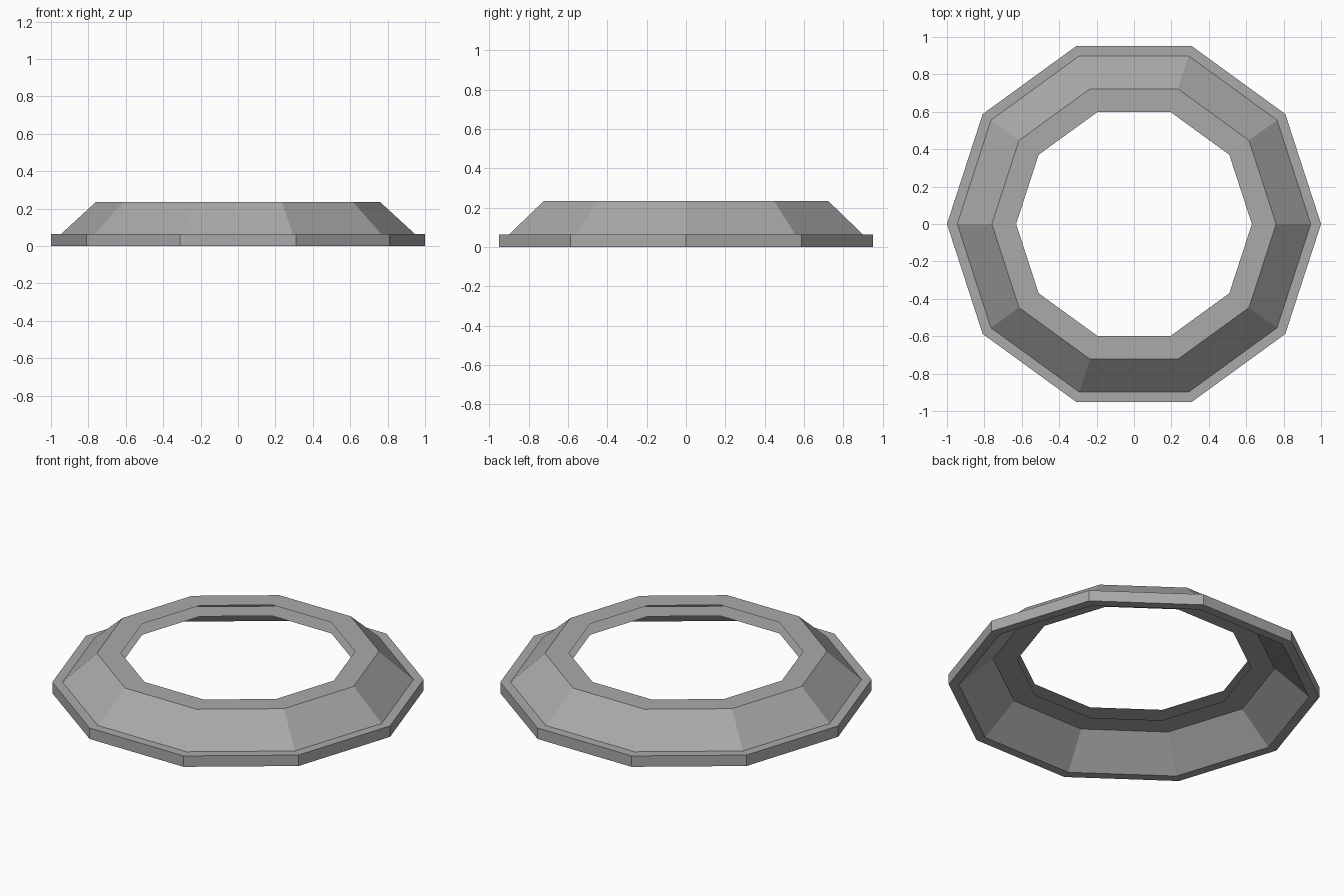
import bpy
import bmesh
from math import cos, sin, tau

cube = bpy.data.objects.get("Cube")
if cube:
    bpy.data.objects.remove(cube, do_unlink=True)

# Plain grey finish
grey = bpy.data.materials.new("mid_grey")
grey.use_nodes = True
colour = (0.4, 0.4, 0.4, 1)
grey.diffuse_color = colour
grey.node_tree.nodes["Principled BSDF"].inputs["Base Color"].default_value = colour

SIDES = 10
RIM = 0.065

# Upper skin from hole to rim, and the same skin dropped by the rim height
upper = [(0.63, 0.235), (0.76, 0.235), (0.945, RIM), (1.0, RIM)]
lower = [(r, z - RIM) for r, z in reversed(upper)]
profile = upper + lower

# Sweep the profile round ten sides, leaving the gap at the hole open
bm = bmesh.new()
rings = []
for r, z in profile:
    angles = [tau * i / SIDES for i in range(SIDES)]
    rings.append([bm.verts.new((r * cos(a), r * sin(a), z)) for a in angles])
for inner, outer in zip(rings, rings[1:]):
    for i in range(SIDES):
        j = (i + 1) % SIDES
        bm.faces.new((inner[i], outer[i], outer[j], inner[j]))

mesh = bpy.data.meshes.new("hollow_ring")
bm.to_mesh(mesh)
bm.free()
mesh.materials.append(grey)
ring = bpy.data.objects.new("hollow_ring", mesh)
bpy.context.collection.objects.link(ring)
